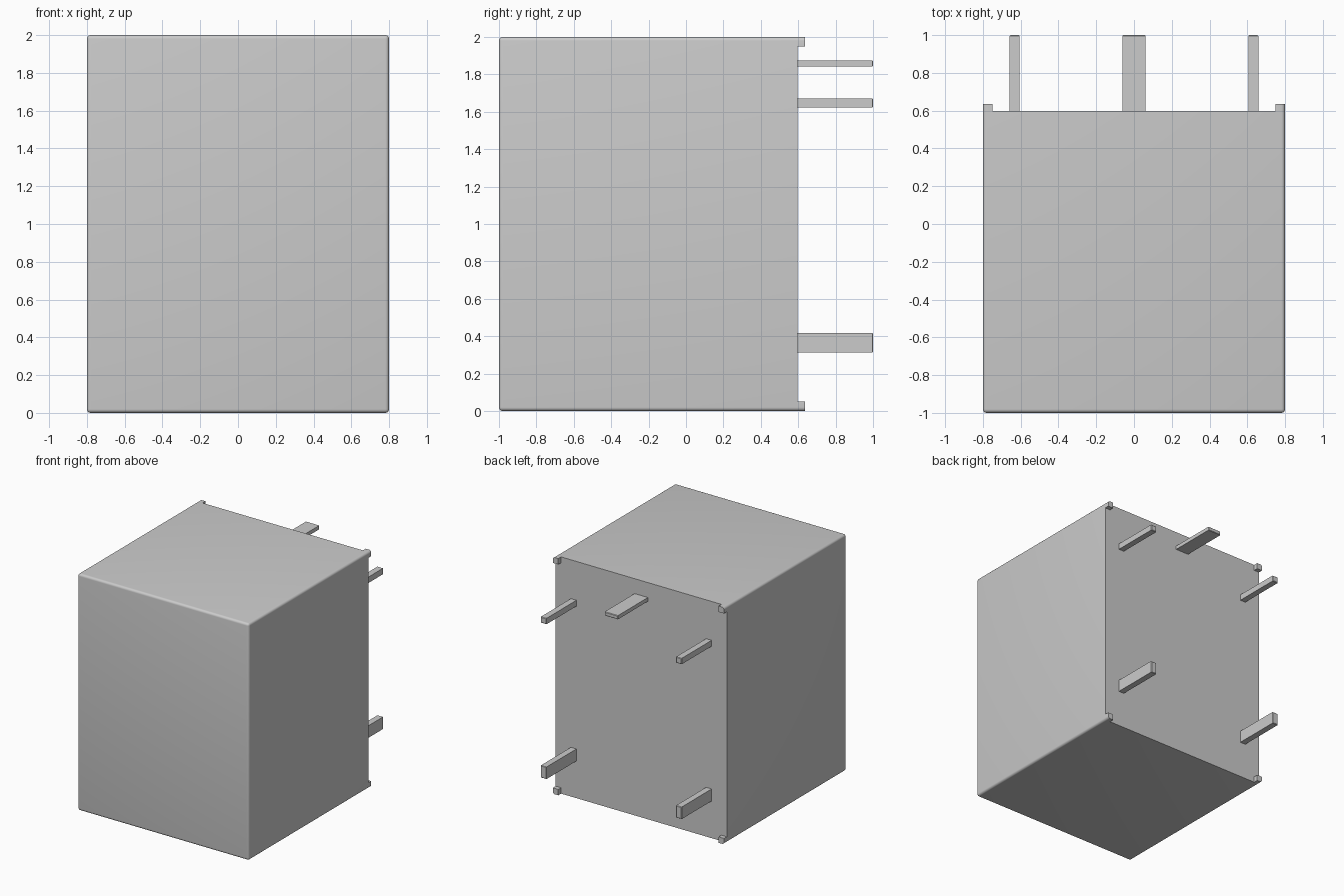
import bpy, bmesh

if "Cube" in bpy.data.objects:
    bpy.data.objects.remove(bpy.data.objects["Cube"])

BACK = 0.597
R = 0.02


def box(name, lo, hi, pick=None, radius=R, segments=5):
    """Box between two corners; edges chosen by pick(v1, v2) are rounded."""
    bm = bmesh.new()
    bmesh.ops.create_cube(bm, size=1)
    for v in bm.verts:
        v.co = [(a + b) / 2 + c * (b - a) for a, b, c in zip(lo, hi, v.co)]
    if pick:
        edges = [e for e in bm.edges if pick(e.verts[0].co, e.verts[1].co)]
        bmesh.ops.bevel(bm, geom=edges, offset=radius, segments=segments,
                        profile=0.5, affect='EDGES')
    bmesh.ops.recalc_face_normals(bm, faces=bm.faces)
    me = bpy.data.meshes.new(name)
    bm.to_mesh(me)
    bm.free()
    ob = bpy.data.objects.new(name, me)
    bpy.context.collection.objects.link(ob)
    bpy.context.view_layer.objects.active = ob
    ob.select_set(True)
    bpy.ops.object.shade_smooth_by_angle()
    ob.select_set(False)
    return ob


# Housing: every edge rounded except those around the flat back
box("housing", (-0.8, -1, 0), (0.8, BACK, 2),
    lambda a, b: min(a.y, b.y) < BACK - 0.01)

# Corner standoffs follow the rounded outer corner of the housing
for side, s in (("left", -1), ("right", 1)):
    for level, z0 in (("lower", 0.0), ("upper", 1.95)):
        xs = sorted((s * 0.75, s * 0.8))
        zc = 0.0 if z0 == 0 else 2.0
        box(f"{side}_{level}_standoff",
            (xs[0], BACK - 0.05, z0), (xs[1], 0.635, z0 + 0.05),
            lambda a, b: all(abs(p.x - s * 0.8) < 1e-4 and
                             abs(p.z - zc) < 1e-4 for p in (a, b)))

# Side pins: square upper pair and tall lower pair
for side, s in (("left", -1), ("right", 1)):
    xs = sorted((s * 0.606, s * 0.658))
    for level, z0, z1 in (("lower", 0.314, 0.416), ("upper", 1.622, 1.672)):
        box(f"{side}_{level}_pin", (xs[0], BACK - 0.005, z0), (xs[1], 1, z1),
            lambda a, b: min(a.y, b.y) > 0.99, 0.004, 1)

# Flat centre pin near the top
box("centre_pin", (-0.062, BACK - 0.005, 1.842), (0.062, 1, 1.874),
    lambda a, b: min(a.y, b.y) > 0.99, 0.004, 1)
